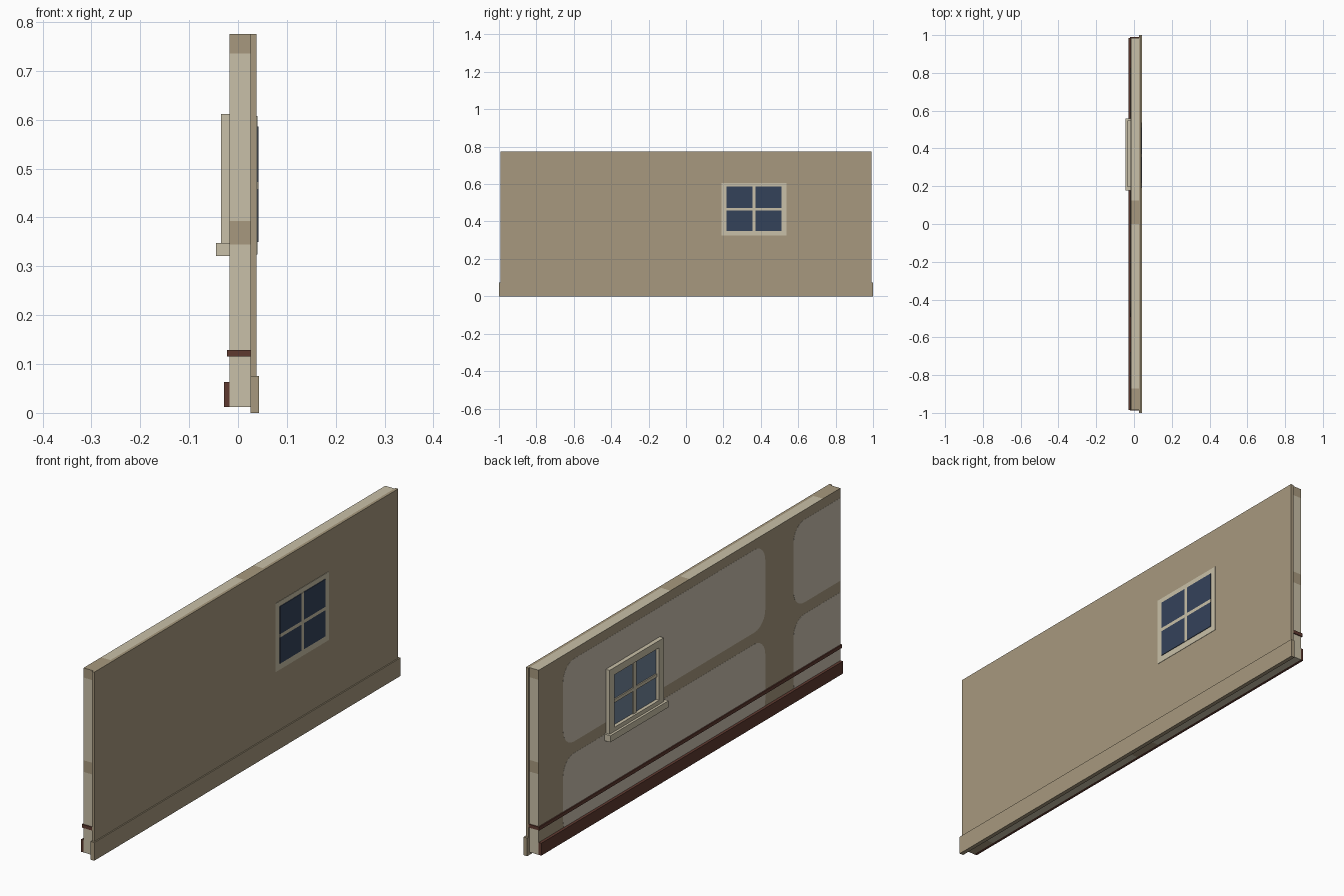
import bpy, bmesh, math

if "Cube" in bpy.data.objects:
    bpy.data.objects.remove(bpy.data.objects["Cube"])


def material(name, r, g, b):
    lin = lambda c: (c / 255 / 12.92) if c < 11 else ((c / 255 + 0.055) / 1.055) ** 2.4
    m = bpy.data.materials.new(name)
    m.diffuse_color = (lin(r), lin(g), lin(b), 1)
    m.use_nodes = True
    m.node_tree.nodes["Principled BSDF"].inputs["Base Color"].default_value = m.diffuse_color
    return m


TAN = material("tan render", 167, 153, 126)
CREAM = material("cream paint", 201, 192, 168)
PLASTER = material("grey plaster", 203, 192, 175)
BROWN = material("dark brown wood", 95, 58, 48)
GLASS_OUT = material("dark blue glass", 52, 66, 90)
GLASS_IN = material("pale blue glass", 115, 134, 154)


def finish(name, bm, *mats):
    bmesh.ops.recalc_face_normals(bm, faces=bm.faces)
    mesh = bpy.data.meshes.new(name)
    bm.to_mesh(mesh)
    bm.free()
    for m in mats:
        mesh.materials.append(m)
    obj = bpy.data.objects.new(name, mesh)
    bpy.context.collection.objects.link(obj)
    return obj


def box_bm(x, y, z):
    bm = bmesh.new()
    bmesh.ops.create_cube(bm, size=1)
    for v in bm.verts:
        v.co = [lo + (c + 0.5) * (hi - lo) for c, (lo, hi) in zip(v.co, (x, y, z))]
    return bm


def box(name, x, y, z, mat):
    return finish(name, box_bm(x, y, z), mat)


def frame(name, x, y, z, b, mat):
    """Rectangular window frame with border width b."""
    bm = bmesh.new()
    rings = []
    for xx in x:
        for d in (0, b):
            rings.append([bm.verts.new((xx, yy, zz)) for yy, zz in (
                (y[0] + d, z[0] + d), (y[1] - d, z[0] + d),
                (y[1] - d, z[1] - d), (y[0] + d, z[1] - d))])
    for a, c in ((0, 1), (1, 3), (3, 2), (2, 0)):
        for i in range(4):
            j = (i + 1) % 4
            bm.faces.new((rings[a][i], rings[a][j], rings[c][j], rings[c][i]))
    return finish(name, bm, mat)


def rounded_plate(name, x, y, z, r, round_low_y, mat):
    """Thin plate with rounded corners; the low-y side may stay square."""
    bm = bmesh.new()
    verts = []
    for cy, cz, a0, low in ((y[1] - r, z[1] - r, 0, False), (y[0] + r, z[1] - r, 90, True),
                            (y[0] + r, z[0] + r, 180, True), (y[1] - r, z[0] + r, 270, False)):
        if low and not round_low_y:
            verts.append(bm.verts.new((x[0], y[0], z[1] if a0 == 90 else z[0])))
            continue
        for i in range(7):
            a = math.radians(a0 + 15 * i)
            verts.append(bm.verts.new((x[0], cy + r * math.cos(a), cz + r * math.sin(a))))
    face = bm.faces.new(verts)
    ext = bmesh.ops.extrude_face_region(bm, geom=[face])
    for v in ext["geom"]:
        if isinstance(v, bmesh.types.BMVert):
            v.co.x = x[1]
    return finish(name, bm, mat)


# Outer skin and plinth
box("outer_skin", (0.026, 0.038), (-0.992, 0.992), (0, 0.775), TAN)
box("outer_plinth", (0.026, 0.043), (-1, 1), (0, 0.075), TAN)

# Inner wall: cut into bands so the ends and top show timber bands and cream fill
bm = box_bm((-0.017, 0.026), (-0.984, 0.986), (0.012, 0.775))
for axis, cuts in ((1, (-0.87, 0, 0.125)), (2, (0.345, 0.393, 0.735))):
    for c in cuts:
        co, no = [0, 0, 0], [0, 0, 0]
        co[axis], no[axis] = c, 1
        bmesh.ops.bisect_plane(bm, geom=bm.verts[:] + bm.edges[:] + bm.faces[:],
                               plane_co=co, plane_no=no)
bm.normal_update()
for f in bm.faces:
    c = f.calc_center_median()
    if abs(f.normal.y) > 0.5:
        f.material_index = 0 if c.z > 0.735 or 0.345 < c.z < 0.393 else 1
    elif abs(f.normal.z) > 0.5:
        f.material_index = 0 if c.y < -0.87 or 0 < c.y < 0.125 else 1
finish("inner_wall", bm, TAN, CREAM)

# Rounded plaster panels on the inner face
for row, z in (("lower", (0.018, 0.345)), ("upper", (0.393, 0.735))):
    rounded_plate(row + "_long_panel", (-0.0175, -0.0165), (-0.493, 0.827), z, 0.07, True, PLASTER)
    rounded_plate(row + "_short_panel", (-0.0175, -0.0165), (-0.984, -0.677), z, 0.07, False, PLASTER)

# Skirting board and rail
box("skirting_board", (-0.029, -0.017), (-0.984, 0.986), (0.012, 0.063), BROWN)
box("wall_rail", (-0.022, 0.026), (-0.988, 0.99), (0.115, 0.129), BROWN)

# Outside window: frame plate, four panes and glazing bars
box("outer_window_frame", (0.036, 0.0395), (0.19, 0.537), (0.324, 0.607), CREAM)
for i, y in enumerate(((0.216, 0.356), (0.371, 0.511))):
    for j, z in enumerate(((0.35, 0.458), (0.472, 0.586))):
        box(f"outer_pane_{i}_{j}", (0.038, 0.042), y, z, GLASS_OUT)
box("outer_bar_upright", (0.038, 0.042), (0.356, 0.371), (0.35, 0.586), CREAM)
for i, y in enumerate(((0.216, 0.356), (0.371, 0.511))):
    box(f"outer_bar_cross_{i}", (0.038, 0.042), y, (0.458, 0.472), CREAM)

# Inside window: deep frame, recessed glass, glazing bars and sill
frame("inner_window_frame", (-0.035, -0.016), (0.195, 0.548), (0.335, 0.612), 0.03, CREAM)
box("inner_glass", (-0.021, -0.016), (0.22, 0.523), (0.345, 0.587), GLASS_IN)
box("inner_bar_upright", (-0.027, -0.019), (0.363, 0.38), (0.345, 0.587), CREAM)
box("inner_bar_cross", (-0.026, -0.019), (0.22, 0.523), (0.459, 0.473), CREAM)
box("window_sill", (-0.045, -0.016), (0.178, 0.558), (0.321, 0.348), CREAM)
